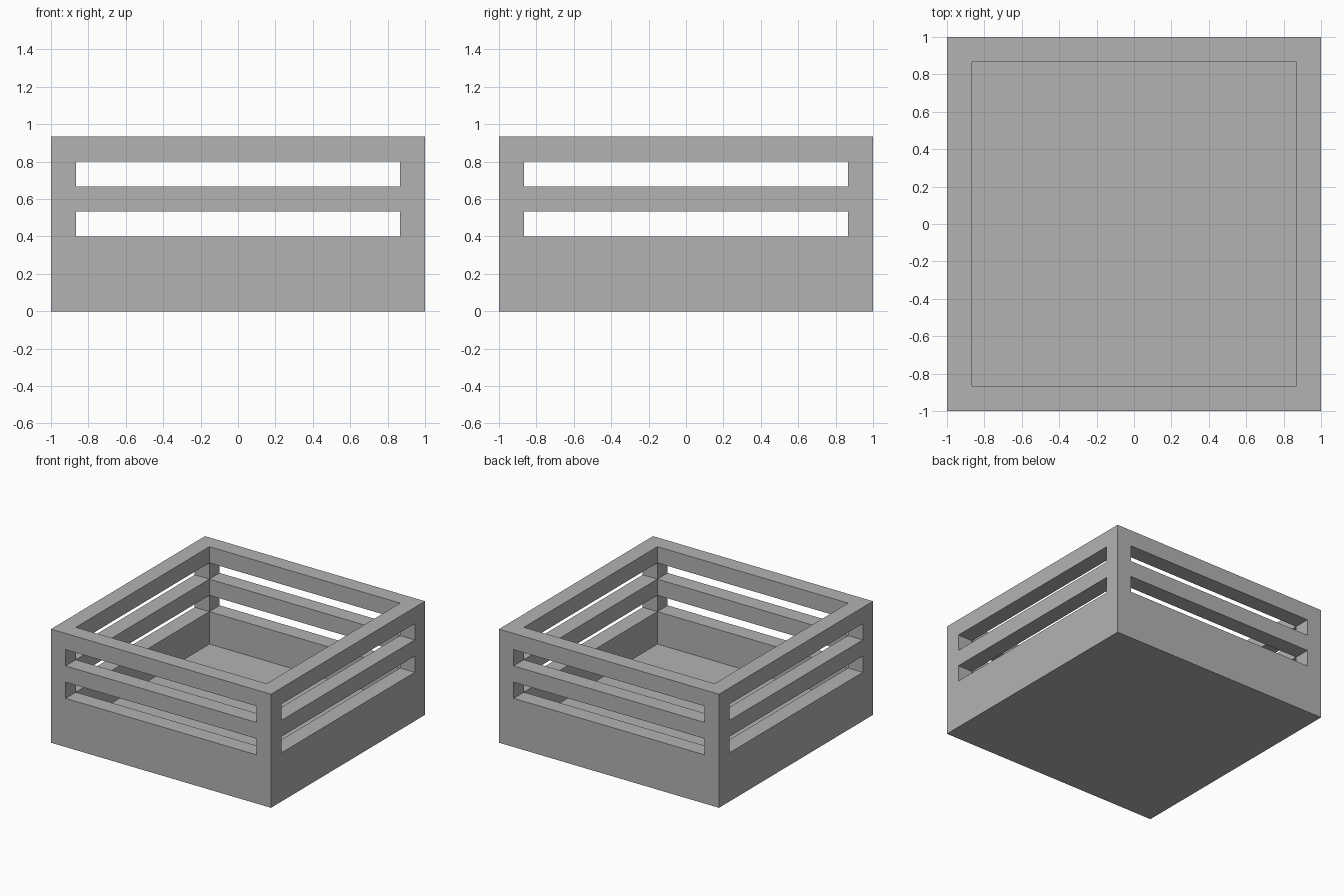
import bpy

cube = bpy.data.objects.get("Cube")
if cube:
    bpy.data.objects.remove(cube, do_unlink=True)

T = 2 / 15                 # board thickness, the module of the whole crate
HEIGHT = 7 * T
INNER = 2 - 2 * T          # clear width between the walls

grey = bpy.data.materials.new("plain grey")
grey.use_nodes = True
colour = (0.45, 0.45, 0.45, 1)
grey.diffuse_color = colour
grey.node_tree.nodes["Principled BSDF"].inputs["Base Color"].default_value = colour


def box(name, size, bottom):
    """Box centred on x and y, standing at the given height."""
    bpy.ops.mesh.primitive_cube_add(size=1, location=(0, 0, bottom + size[2] / 2))
    ob = bpy.context.object
    ob.name = name
    ob.scale = size
    bpy.ops.object.transform_apply(location=True, rotation=False, scale=True)
    ob.data.materials.append(grey)
    return ob


def cut(target, cutter):
    """Subtract the cutter from the target and remove it."""
    cutter.hide_render = True
    mod = target.modifiers.new("cut", 'BOOLEAN')
    mod.operation = 'DIFFERENCE'
    mod.solver = 'EXACT'
    mod.object = cutter
    bpy.context.view_layer.objects.active = target
    bpy.ops.object.modifier_apply(modifier=mod.name)
    bpy.data.objects.remove(cutter, do_unlink=True)


# Solid block hollowed out above the floor
crate = box("slatted_crate", (2, 2, HEIGHT), 0)
cut(crate, box("hollow", (INNER, INNER, HEIGHT), T))

# Two rows of slots through all four walls leave rails and corner posts
for level in (3, 5):
    cut(crate, box("slot_front_back", (INNER, 3, T), level * T))
    cut(crate, box("slot_sides", (3, INNER, T), level * T))
